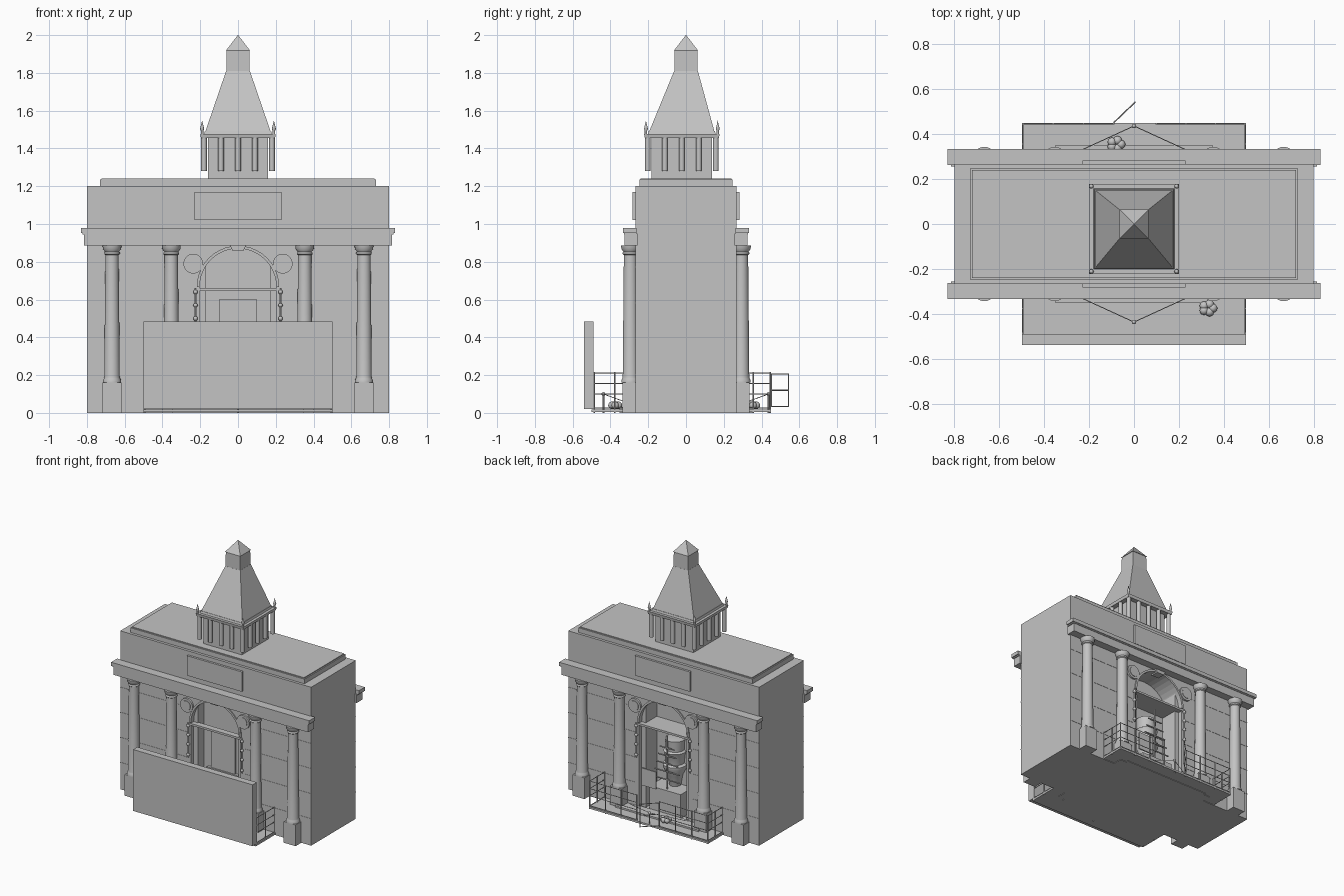
import bpy, bmesh, math
from mathutils import Vector

cube = bpy.data.objects.get("Cube")
if cube:
    bpy.data.objects.remove(cube, do_unlink=True)

stone = bpy.data.materials.new("grey_stone")
stone.use_nodes = True
GREY = (0.55, 0.55, 0.55, 1)
stone.diffuse_color = GREY
stone.node_tree.nodes["Principled BSDF"].inputs["Base Color"].default_value = GREY


def finish(name, bm, smooth=False):
    bmesh.ops.recalc_face_normals(bm, faces=bm.faces[:])
    me = bpy.data.meshes.new(name)
    bm.to_mesh(me)
    bm.free()
    me.materials.append(stone)
    ob = bpy.data.objects.new(name, me)
    bpy.context.collection.objects.link(ob)
    if smooth:
        bpy.ops.object.select_all(action='DESELECT')
        ob.select_set(True)
        bpy.context.view_layer.objects.active = ob
        bpy.ops.object.shade_smooth_by_angle(angle=math.radians(40))
    return ob


def frustum(name, c0, h0, z0, c1, h1, z1):
    """Four-sided block from a lower rectangle to an upper one."""
    bm = bmesh.new()
    bmesh.ops.create_cube(bm, size=2)
    for v in bm.verts:
        c, h, z = (c1, h1, z1) if v.co.z > 0 else (c0, h0, z0)
        v.co = (c[0] + v.co.x * h[0], c[1] + v.co.y * h[1], z)
    return finish(name, bm)


def box(name, x0, x1, y0, y1, z0, z1):
    c, h = ((x0 + x1) / 2, (y0 + y1) / 2), (abs(x1 - x0) / 2, abs(y1 - y0) / 2)
    return frustum(name, c, h, z0, c, h, z1)


def prism(name, outline, y0, y1):
    """Extrude an (x, z) outline along y."""
    bm = bmesh.new()
    face = bm.faces.new([bm.verts.new((x, y0, z)) for x, z in outline])
    made = bmesh.ops.extrude_face_region(bm, geom=[face])["geom"]
    for v in made:
        if isinstance(v, bmesh.types.BMVert):
            v.co.y = y1
    return finish(name, bm)


def lathe(name, profile, place, n=24):
    """Spin an (r, z) profile round a vertical axis."""
    bm = bmesh.new()
    vs = [bm.verts.new((r, 0, z)) for r, z in profile]
    es = [bm.edges.new(p) for p in zip(vs, vs[1:])]
    bmesh.ops.spin(bm, geom=vs + es, cent=(0, 0, 0), axis=(0, 0, 1), angle=math.tau, steps=n)
    bmesh.ops.remove_doubles(bm, verts=bm.verts[:], dist=0.0001)
    bmesh.ops.translate(bm, verts=bm.verts[:], vec=place)
    return finish(name, bm, True)


def rod(name, a, b, r=0.003):
    a, b = Vector(a), Vector(b)
    bm = bmesh.new()
    bmesh.ops.create_cone(bm, cap_ends=True, segments=8, radius1=r, radius2=r, depth=(b - a).length)
    turn = (b - a).to_track_quat('Z', 'Y').to_matrix().to_4x4()
    bmesh.ops.transform(bm, matrix=turn, verts=bm.verts[:])
    bmesh.ops.translate(bm, verts=bm.verts[:], vec=(a + b) / 2)
    return finish(name, bm, True)


def ball(name, place, r):
    bm = bmesh.new()
    bmesh.ops.create_uvsphere(bm, u_segments=12, v_segments=8, radius=r)
    bmesh.ops.translate(bm, verts=bm.verts[:], vec=place)
    return finish(name, bm, True)


def arc(r, a0=0.0, a1=math.pi, n=20, zc=0.667):
    return [(r * math.cos(a0 + (a1 - a0) * i / n), zc + r * math.sin(a0 + (a1 - a0) * i / n))
            for i in range(n + 1)]


# Main block, with an arched niche cut into each long face
W = 0.267
body = box("main_block", -0.8, 0.8, -W, W, 0, 1.2)
for side, depth in ((-1, 0.1), (1, 0.16)):
    cutter = prism("niche_cutter", [(-0.205, 0.02), (0.205, 0.02)] + arc(0.205),
                   side * (W - depth), side * (W + 0.1))
    cutter.hide_render = True
    cutter.hide_set(True)
    cutter.display_type = 'WIRE'
    mod = body.modifiers.new("niche", 'BOOLEAN')
    mod.operation, mod.solver, mod.object = 'DIFFERENCE', 'EXACT', cutter
box("roof_slab", -0.73, 0.73, -0.247, 0.247, 1.2, 1.235)
box("roof_slab_top", -0.722, 0.722, -0.24, 0.24, 1.235, 1.242)
box("platform", -0.5, 0.5, -0.5, 0.45, 0.004, 0.018)

COLUMN = [(0, 0.16), (0.048, 0.16), (0.048, 0.172), (0.043, 0.182), (0.041, 0.19), (0.035, 0.835),
          (0.041, 0.84), (0.041, 0.848), (0.037, 0.853), (0.048, 0.868), (0.05, 0.887), (0, 0.887)]


def railing(name, a, b, n):
    a, b = Vector(a), Vector(b)
    for z in (0.025, 0.1, 0.155, 0.212):
        rod(name + "_rail", (a.x, a.y, z), (b.x, b.y, z), 0.0025)
    for i in range(n + 1):
        p = a.lerp(b, i / n)
        rod(name + "_post", (p.x, p.y, 0), (p.x, p.y, 0.216), 0.004)


# Parts shared by the front and back
for s, end in ((-1, "front"), (1, "back")):
    def y(d, s=s):
        return s * (W + d)

    box(end + "_entablature", -0.815, 0.815, y(-0.01), y(0.058), 0.885, 0.95)
    box(end + "_cornice", -0.83, 0.83, y(-0.005), y(0.067), 0.953, 0.98)
    box(end + "_cornice_bed", -0.822, 0.822, y(-0.005), y(0.062), 0.945, 0.956)
    box(end + "_attic_plaque", -0.23, 0.23, y(-0.01), y(0.016), 1.02, 1.17)
    box(end + "_step", -0.35, 0.35, y(-0.01), y(0.086), 0, 0.03)

    # Arch moulding and keystone
    prism(end + "_arch_moulding", arc(0.218) + arc(0.203)[::-1], y(-0.02), y(0.008))
    prism(end + "_keystone", [(-0.03, 0.86), (0.03, 0.86), (0.042, 0.886), (-0.042, 0.886)],
          y(-0.04), y(0.02))

    # Niche lining: jambs, lintel and shelf
    deep = -0.1 if s < 0 else -0.16
    box(end + "_lintel", -0.225, 0.225, y(-0.04), y(0.006), 0.645, 0.66)
    for m in (-1, 1):
        box(end + "_jamb", m * 0.17, m * 0.21, y(deep - 0.01), y(-0.03), 0.02, 0.8)
        for x in (0.667, 0.353):
            lathe(end + "_column", COLUMN, (m * x, y(0.027), 0))
            box(end + "_pedestal", m * x - 0.05, m * x + 0.05, y(-0.02), y(0.068), 0, 0.16)

        # Wreath roundel in each spandrel
        hub = (m * 0.237, 0.79)
        for r, d in ((0.052, 0.014), (0.036, 0.018)):
            ring = [(hub[0] + px, hub[1] + pz) for px, pz in arc(r, 0, math.tau * 31 / 32, 31, 0)]
            prism(end + "_roundel", ring, y(-0.01), y(d))

        # Hanging lamp beside the arch
        rod(end + "_lamp_stem", (m * 0.225, y(0.008), 0.4), (m * 0.225, y(0.008), 0.66), 0.006)
        for z in (0.42, 0.5, 0.57, 0.64):
            ball(end + "_lamp_boss", (m * 0.225, y(0.008), z), 0.012)

        # Wall courses and pointed guard rail
        for k in range(4):
            z = 0.2 + k * 0.19
            box(end + "_wall_course", m * 0.24, m * 0.8, y(-0.01), y(0.002), z, z + 0.005)
        rod(end + "_guard_rail", (m * 0.24, y(0.06), 0.06), (0, y(0.17), 0.1), 0.002)
        railing(end + "_side_railing", (m * 0.495, y(0), 0),
                (m * 0.495, y(0.178 if s > 0 else 0.22), 0), 2)
    rod(end + "_guard_post", (0, y(0.17), 0), (0, y(0.17), 0.1), 0.005)
    ball(end + "_guard_knob", (0, y(0.17), 0.1), 0.01)

# Front niche: door panel and screen wall
box("front_door_panel", -0.1, 0.1, -0.18, -0.16, 0.02, 0.6)
box("front_door_bar", -0.13, 0.13, -0.19, -0.16, 0.3, 0.32)
box("screen_wall", -0.5, 0.5, -0.54, -0.49, 0.02, 0.485)

# Back niche: shelf, tiered bowl, mast with spars, and notice panel
box("niche_shelf", -0.205, 0.205, 0.1, 0.26, 0.645, 0.66)
lathe("tiered_bowl", [(0, 0.2), (0.04, 0.2), (0.055, 0.28), (0.085, 0.34), (0.085, 0.36), (0.065, 0.37),
                      (0.075, 0.45), (0.08, 0.46), (0.065, 0.47), (0.07, 0.55), (0, 0.56)], (0, 0.13, 0))
box("bowl_plinth", -0.13, 0.13, 0.1, 0.25, 0.02, 0.2)
rod("mast", (0, 0.225, 0.2), (0, 0.225, 0.6), 0.006)
for i in range(5):
    half = 0.12 - 0.015 * i
    rod("spar", (-half, 0.225, 0.27 + 0.06 * i), (half, 0.225, 0.27 + 0.06 * i), 0.005)
box("notice_panel", 0.06, 0.18, 0.265, 0.275, 0.2, 0.33)

# Back railing with an open gate
for a, b in ((-0.495, -0.09), (0.1, 0.495)):
    railing("back_railing", (a, 0.446, 0), (b, 0.446, 0), 3)
hinge, tip = (-0.09, 0.452), (0.005, 0.543)
for z in (0.033, 0.12, 0.205):
    rod("gate_rail", (*hinge, z), (*tip, z))
for p in (hinge, tip):
    rod("gate_post", (*p, 0.03), (*p, 0.207))

# Low clusters of round stones
for cx, cy in ((-0.08, 0.355), (0.33, -0.375)):
    for i in range(5):
        a = i * math.tau / 5
        ball("round_stone", (cx + 0.022 * math.cos(a), cy + 0.018 * math.sin(a), 0.04), 0.02)

# Cupola: core, hanging colonnettes, cornice and finials
C = (0, -0.022)
frustum("cupola_core", C, (0.16, 0.16), 1.24, C, (0.16, 0.16), 1.46)
for i in range(5):
    t = -0.18 + 0.09 * i
    for u, v in ((t, -0.18), (t, 0.18), (-0.18, t), (0.18, t)):
        if abs(u) < 0.17 or v == t:
            lathe("cupola_colonnette", [(0, 1.28), (0.015, 1.28), (0.015, 1.456), (0, 1.456)],
                  (u, C[1] + v, 0), 12)
frustum("cupola_cornice", C, (0.196, 0.196), 1.455, C, (0.2, 0.2), 1.477)
for u in (-0.19, 0.19):
    for v in (-0.19, 0.19):
        lathe("finial", [(0, 1.475), (0.007, 1.475), (0.007, 1.495), (0.011, 1.503), (0, 1.547)],
              (u, C[1] + v, 0), 10)

# Spire
frustum("spire_base", C, (0.18, 0.18), 1.475, C, (0.175, 0.175), 1.492)
frustum("spire_slope", C, (0.172, 0.172), 1.492, (0, 0), (0.063, 0.063), 1.81)
frustum("spire_shaft", (0, 0), (0.064, 0.064), 1.7, (0, 0), (0.06, 0.06), 1.92)
frustum("spire_cap", (0, 0), (0.064, 0.064), 1.918, (0, 0), (0.001, 0.001), 2.0)
